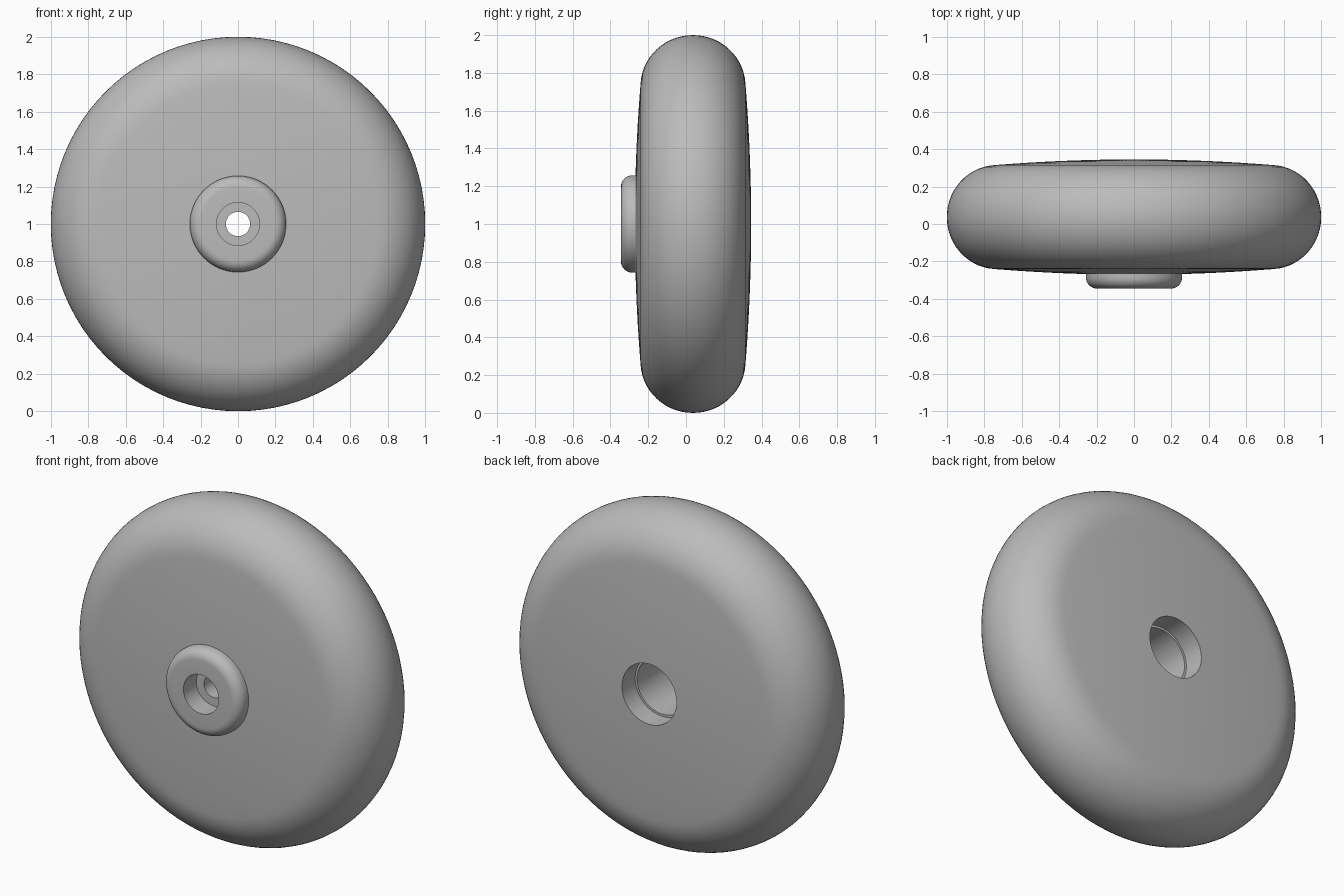
import bpy, bmesh
from math import sin, cos, pi, radians

cube = bpy.data.objects.get("Cube")
if cube:
    bpy.data.objects.remove(cube, do_unlink=True)

grey = bpy.data.materials.new("plain grey")
grey.use_nodes = True
colour = (0.5, 0.5, 0.5, 1)
grey.diffuse_color = colour
grey.node_tree.nodes["Principled BSDF"].inputs["Base Color"].default_value = colour

SIDES = 96
MID = 0.037      # centre plane of the tyre along y


def arc(r0, y0, ar, ay, start, end, n):
    """Points of an elliptical arc as (radius, y)."""
    angles = [radians(start + (end - start) * i / n) for i in range(n + 1)]
    return [(r0 + ar * cos(a), y0 + ay * sin(a)) for a in angles]


def lathe(name, profile):
    """Revolve a (radius, y) profile around the y axis through the wheel centre."""
    bm = bmesh.new()
    rings = []
    for i in range(SIDES):
        a = 2 * pi * i / SIDES
        rings.append([bm.verts.new((r * cos(a), y, 1 + r * sin(a))) for r, y in profile])
    for i, ring in enumerate(rings):
        nxt = rings[(i + 1) % SIDES]
        for j in range(len(profile) - 1):
            bm.faces.new((ring[j], ring[j + 1], nxt[j + 1], nxt[j]))
    # profiles run front to back around the outside, so faces point outward
    bm.normal_update()
    mesh = bpy.data.meshes.new(name)
    bm.to_mesh(mesh)
    bm.free()
    mesh.materials.append(grey)
    obj = bpy.data.objects.new(name, mesh)
    bpy.context.collection.objects.link(obj)
    bpy.ops.object.select_all(action='DESELECT')
    obj.select_set(True)
    bpy.context.view_layer.objects.active = obj
    bpy.ops.object.shade_smooth_by_angle(angle=radians(35))
    return obj


def dome(side):
    """Slightly bulging side wall, from the middle out to the tread."""
    rim, crown, edge = 0.277, 0.308, 0.75
    radii = [0.178 + (edge - 0.178) * i / 8 for i in range(8)]
    return [(r, MID + side * (crown - (crown - rim) * (r / edge) ** 2)) for r in radii]


# Tyre: front wall, rounded tread, back wall, wide bore
tread = arc(0.73, MID, 0.27, 0.278, -86, 86, 28)
tyre_profile = dome(-1) + tread + dome(1)[::-1] + [(0.178, 0.22)]
lathe("tyre", tyre_profile)

# Hub sleeve: ledge and inner bore, wall with axle hole, front recess, rounded boss
boss_edge = arc(0.197, -0.285, 0.06, 0.06, -90, 0, 8)
hub_profile = [(0.178, 0.22), (0.165, 0.22), (0.165, -0.13), (0.065, -0.13),
               (0.065, -0.225), (0.115, -0.225), (0.115, -0.345)]
hub_profile += boss_edge + [(0.257, -0.26)]
lathe("hub", hub_profile)
